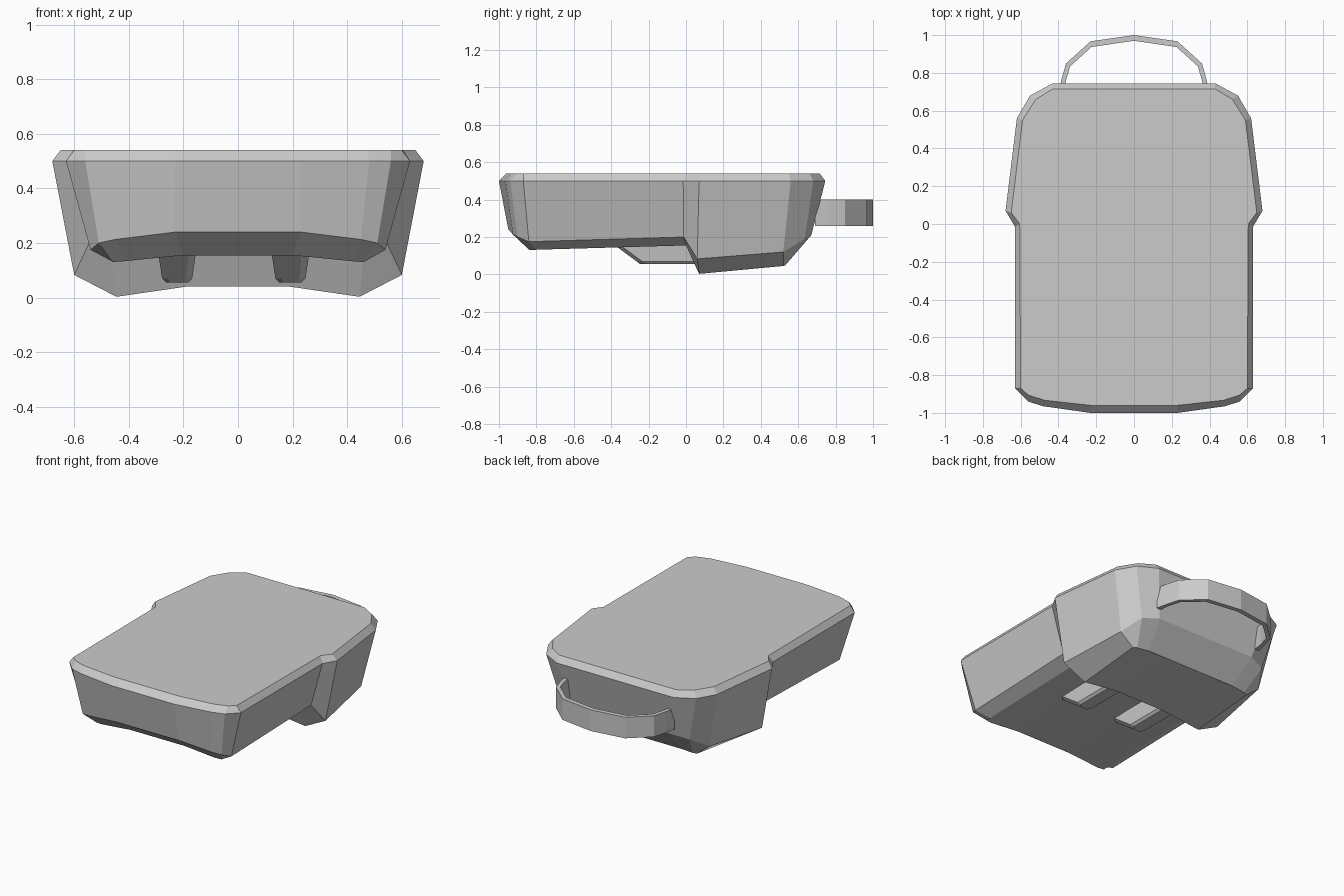
import bpy, bmesh

if "Cube" in bpy.data.objects:
    bpy.data.objects.remove(bpy.data.objects["Cube"])


def make_object(name, bm):
    bmesh.ops.remove_doubles(bm, verts=bm.verts, dist=1e-4)
    bmesh.ops.recalc_face_normals(bm, faces=bm.faces)
    mesh = bpy.data.meshes.new(name)
    bm.to_mesh(mesh)
    bm.free()
    obj = bpy.data.objects.new(name, mesh)
    bpy.context.collection.objects.link(obj)
    return obj


def mirrored_ring(bm, half):
    full = half + [(-x, y, z) for x, y, z in reversed(half)]
    return [bm.verts.new(p) for p in full]


def bridge(bm, a, b):
    n = len(a)
    for i in range(n):
        j = (i + 1) % n
        bm.faces.new((a[i], a[j], b[j], b[i]))


# Body: right-hand half outlines, running from the back to the front
top = [(.43, .715), (.52, .66), (.59, .55), (.65, .06), (.605, 0),
       (.60, -.87), (.56, -.905), (.475, -.933), (.23, -.96)]
rim = [(.43, .745), (.55, .68), (.62, .56), (.68, .07), (.63, -.015),
       (.63, -.87), (.56, -.94), (.48, -.965), (.23, -1)]
chamfer = [(.36, .67, .21), (.47, .635, .19), (.54, .52, .12),
           (.60, .06, .083), (.545, -.012, .20), (.54, -.84, .175),
           (.51, -.90, .20), (.45, -.925, .213), (.23, -.95, .24)]
base = [(.33, .535, .055), (.42, .53, .048), (.445, .52, .045),
        (.445, .07, .003), (.46, 0, .155), (.46, -.80, .132),
        (.46, -.83, .13), (.42, -.84, .133), (.2, -.845, .155)]
keel_back, keel_step = (.19, .535, .075), (.19, .06, .04)
keel_recess, keel_front = (.19, 0, .175), (.19, -.845, .156)
keel = [keel_back] * 3 + [keel_step, keel_recess] + [keel_front] * 4

bm = bmesh.new()
outlines = [[(x, y, .54) for x, y in top], [(x, y, .5) for x, y in rim],
            chamfer, base, keel]
rings = [mirrored_ring(bm, o) for o in outlines]
for a, b in zip(rings, rings[1:]):
    bridge(bm, a, b)
bm.faces.new(rings[0])
last = rings[-1]
n = len(last)
for i in (2, 3, 4):
    bm.faces.new((last[i], last[i + 1], last[n - 2 - i], last[n - 1 - i]))
make_object("body", bm)

# Runners under the front half: tapered bars with a sloped nose
for name, cx in (("left_runner", -.223), ("right_runner", .192)):
    bm = bmesh.new()
    layers = []
    for z, half, front in ((.17, .07, -.40), (.07, .055, -.265), (.055, .04, -.245)):
        layers.append([bm.verts.new(p) for p in (
            (cx - half, .06, z), (cx - half, front + .03, z),
            (cx - half * .6, front, z), (cx + half * .6, front, z),
            (cx + half, front + .03, z), (cx + half, .06, z))])
    for a, b in zip(layers, layers[1:]):
        bridge(bm, a, b)
    bm.faces.new(layers[0])
    bm.faces.new(layers[-1])
    make_object(name, bm)

# Carrying handle: flat band bent around a faceted arch
outer = [(.40, .69), (.385, .76), (.36, .85), (.23, .967), (0, 1.0)]
inner = [(.37, .69), (.36, .76), (.338, .835), (.225, .937), (0, .97)]
bm = bmesh.new()


def arch(points, z):
    path = points + [(-x, y) for x, y in reversed(points[:-1])]
    return [bm.verts.new((x, y, z)) for x, y in path]


corners = [arch(outer, .26), arch(outer, .40), arch(inner, .40), arch(inner, .26)]
sections = list(zip(*corners))
for a, b in zip(sections, sections[1:]):
    bridge(bm, a, b)
bm.faces.new(sections[0])
bm.faces.new(sections[-1])
make_object("carry_handle", bm)
